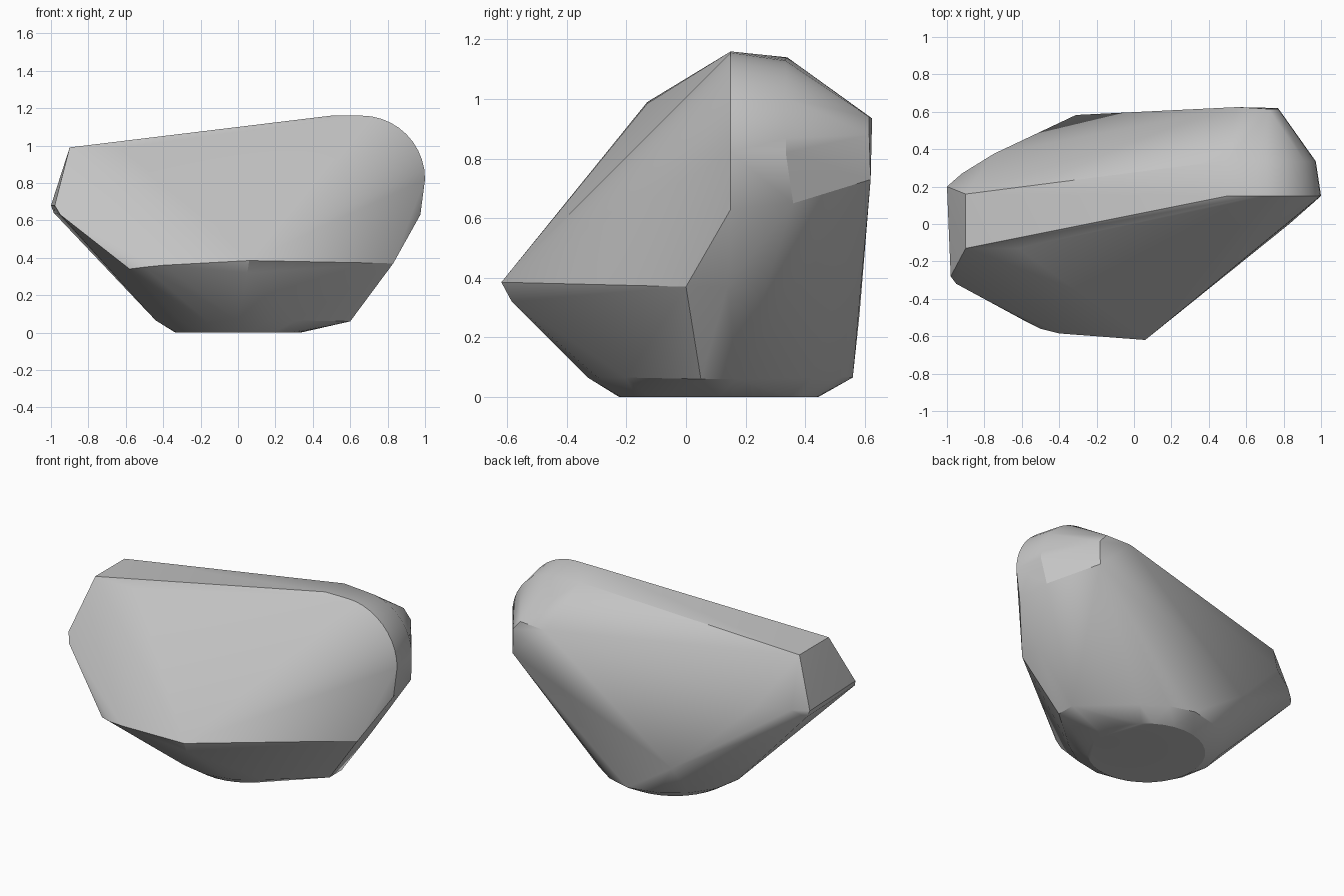
import bpy
import bmesh
from math import cos, sin, pi

cube = bpy.data.objects.get("Cube")
if cube:
    bpy.data.objects.remove(cube, do_unlink=True)


def ring(radius, height, count):
    """Horizontal circle of points around the foot of the rock."""
    steps = [2 * pi * i / count for i in range(count)]
    return [(radius * cos(a), 0.11 + radius * sin(a), height) for a in steps]


def shoulder(y, radius, count=10):
    """Upright quarter arc that rounds the tall end of the rock."""
    steps = [pi / 2 * i / count for i in range(count + 1)]
    return [(0.66 + radius * cos(a), y, 0.82 + radius * sin(a)) for a in steps]


def make_material(name, colour):
    material = bpy.data.materials.new(name)
    material.use_nodes = True
    material.diffuse_color = colour
    shader = material.node_tree.nodes["Principled BSDF"]
    shader.inputs["Base Color"].default_value = colour
    shader.inputs["Roughness"].default_value = 0.9
    return material


def make_hull(name, points, material):
    """Wrap a tight convex skin around the given corner points."""
    bm = bmesh.new()
    for point in points:
        bm.verts.new(point)
    result = bmesh.ops.convex_hull(bm, input=bm.verts[:])
    spare = set(result["geom_interior"]) | set(result["geom_unused"])
    spare = [item for item in spare if isinstance(item, bmesh.types.BMVert)]
    bmesh.ops.delete(bm, geom=spare, context="VERTS")
    bmesh.ops.recalc_face_normals(bm, faces=bm.faces[:])
    mesh = bpy.data.meshes.new(name)
    bm.to_mesh(mesh)
    bm.free()
    mesh.materials.append(material)
    obj = bpy.data.objects.new(name, mesh)
    bpy.context.collection.objects.link(obj)
    return obj


# Flat foot with a chamfered rim
foot = ring(0.335, 0, 32) + ring(0.44, 0.065, 16)
foot += [(0.6, 0.05, 0.06), (0.6, 0.17, 0.06)]

# Rounded tall end
tall_end = shoulder(0.15, 0.34) + shoulder(0.335, 0.312)
tall_end += [(0.5, 0.15, 1.16), (0.5, 0.34, 1.14),
             (0.975, 0.15, 0.63), (0.95, 0.36, 0.65),
             (0.83, 0, 0.37), (0.83, 0.14, 0.37)]

# Low end with its blunt tip
low_end = [(-0.9, -0.13, 0.99), (-0.9, 0.16, 0.99), (-0.62, -0.13, 0.985),
           (-1, 0.2, 0.68), (-0.985, 0.21, 0.64),
           (-0.98, -0.28, 0.68), (-0.95, -0.32, 0.63),
           (-0.92, 0.27, 0.69), (-0.75, 0.375, 0.71)]

# Jutting front edge
front_edge = [(0.06, -0.62, 0.385), (0.05, -0.585, 0.32),
              (-0.4, -0.585, 0.36), (-0.5, -0.56, 0.35), (-0.58, -0.52, 0.34)]

# Steep back
back_edge = [(-0.31, 0.583, 0.28), (0.55, 0.625, 0.935), (0.72, 0.615, 0.94),
             (0.77, 0.615, 0.88), (0.77, 0.62, 0.73), (0.015, 0.56, 0.065)]

stone = make_material("grey stone", (0.55, 0.55, 0.55, 1))
rock = make_hull("rock", foot + tall_end + low_end + front_edge + back_edge, stone)

# Soft shading with crisp main edges
bpy.ops.object.select_all(action="DESELECT")
rock.select_set(True)
bpy.context.view_layer.objects.active = rock
bpy.ops.object.shade_smooth_by_angle(angle=pi / 7)
